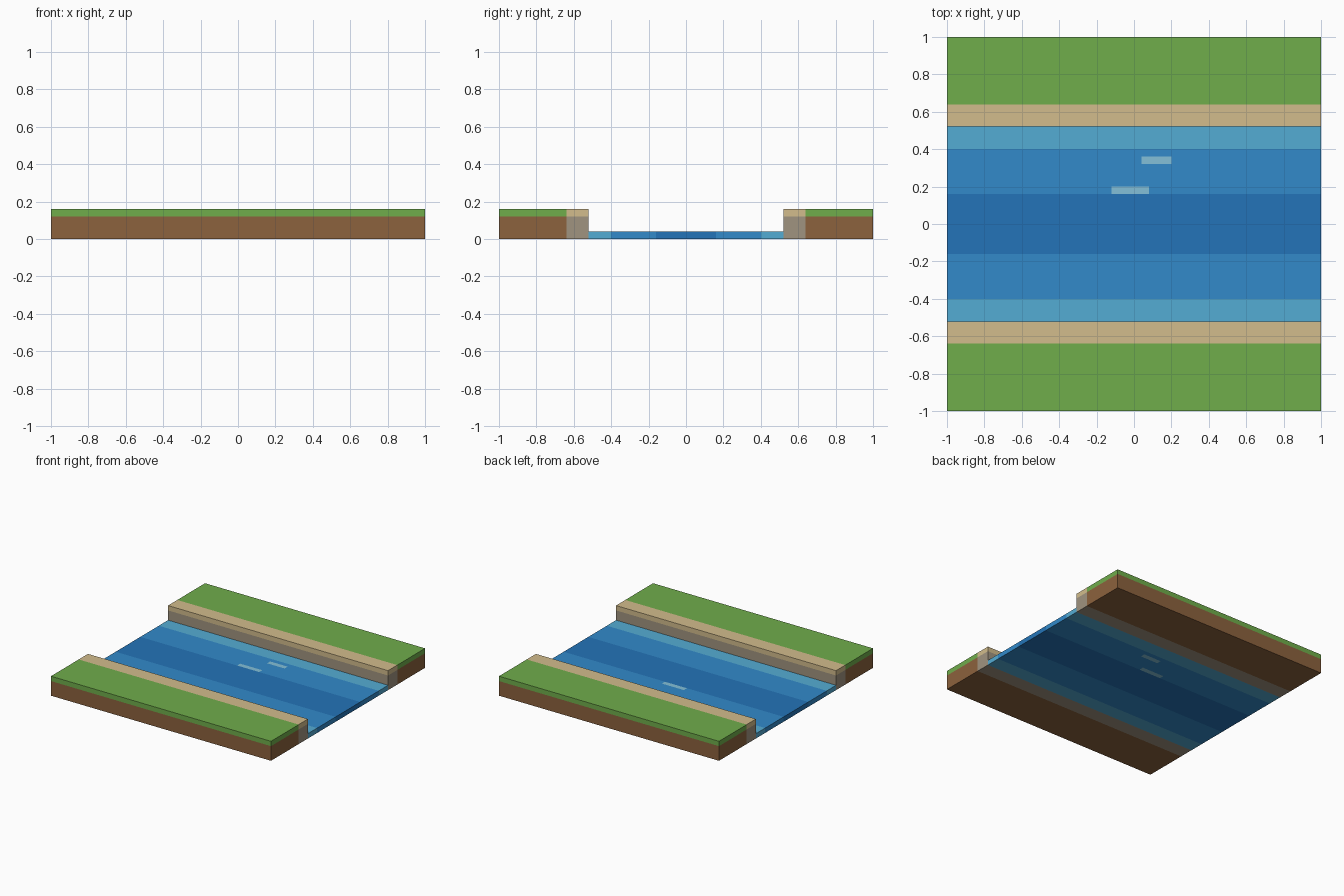
import bpy, bmesh
from mathutils import Vector

if "Cube" in bpy.data.objects:
    bpy.data.objects.remove(bpy.data.objects["Cube"])

COLORS = {
    "grass": (112, 173, 75), "soil": (140, 98, 61),
    "sand": (210, 188, 140), "stone": (160, 148, 128),
    "shallow_water": (84, 172, 212), "river_water": (50, 138, 202),
    "deep_water": (36, 116, 184), "ripple": (131, 192, 216),
}

# Block boundaries of the tile along each axis
XS = [-1, -0.12, 0.04, 0.08, 0.2, 1]
YS = [-1, -0.64, -0.52, -0.40, -0.16, 0.16, 0.20, 0.32, 0.36, 0.40, 0.52, 0.64, 1]
ZS = [0, 0.04, 0.12, 0.16]
AXES = (XS, YS, ZS)


def part_at(x, y, z):
    """Name and material of the part that fills this point, or None."""
    side = "back" if y > 0 else "front"
    d = abs(y)
    if d > 0.52:                                   # banks
        outer = d > 0.64
        kind = ("grass" if outer else "sand") if z > 0.12 else ("soil" if outer else "stone")
        return side + "_" + kind, kind
    if z > 0.04:                                   # open air above the river
        return None
    if 0.32 < y < 0.36 and 0.04 < x < 0.2:         # foam streaks
        return "back_ripple", "ripple"
    if 0.16 < y < 0.20 and -0.12 < x < 0.08:
        return "middle_ripple", "ripple"
    if d > 0.40:
        return side + "_shallow_water", "shallow_water"
    if d > 0.16:
        return side + "_river_water", "river_water"
    return "deep_water", "deep_water"


def material(kind):
    mat = bpy.data.materials.get(kind) or bpy.data.materials.new(kind)
    rgb = [((c / 255 + 0.055) / 1.055) ** 2.4 for c in COLORS[kind]]
    mat.diffuse_color = (*rgb, 1)
    mat.use_nodes = True
    mat.node_tree.nodes["Principled BSDF"].inputs["Base Color"].default_value = mat.diffuse_color
    return mat


def block(i, j, k):
    """Part in block (i, j, k); outside the tile is empty."""
    idx = (i, j, k)
    if any(n < 0 or n >= len(a) - 1 for n, a in zip(idx, AXES)):
        return None
    return part_at(*((a[n] + a[n + 1]) / 2 for n, a in zip(idx, AXES)))


# Collect only the exposed block faces for every part
meshes = {}
for i in range(len(XS) - 1):
    for j in range(len(YS) - 1):
        for k in range(len(ZS) - 1):
            part = block(i, j, k)
            if not part:
                continue
            bm = meshes.setdefault(part, bmesh.new()) if part not in meshes else meshes[part]
            for axis in range(3):
                for step in (0, 1):
                    near = [i, j, k]
                    near[axis] += 2 * step - 1
                    if block(*near):
                        continue
                    u, v = (axis + 1) % 3, (axis + 2) % 3
                    corners = []
                    for du, dv in ((0, 0), (1, 0), (1, 1), (0, 1)):
                        n = [i, j, k]
                        n[axis] += step
                        n[u] += du
                        n[v] += dv
                        corners.append(bm.verts.new(Vector([AXES[a][n[a]] for a in range(3)])))
                    bm.faces.new(corners if step else corners[::-1])

# One object per part
for (name, kind), bm in meshes.items():
    bmesh.ops.remove_doubles(bm, verts=bm.verts, dist=1e-4)
    mesh = bpy.data.meshes.new(name)
    bm.to_mesh(mesh)
    bm.free()
    mesh.materials.append(material(kind))
    bpy.context.collection.objects.link(bpy.data.objects.new(name, mesh))
